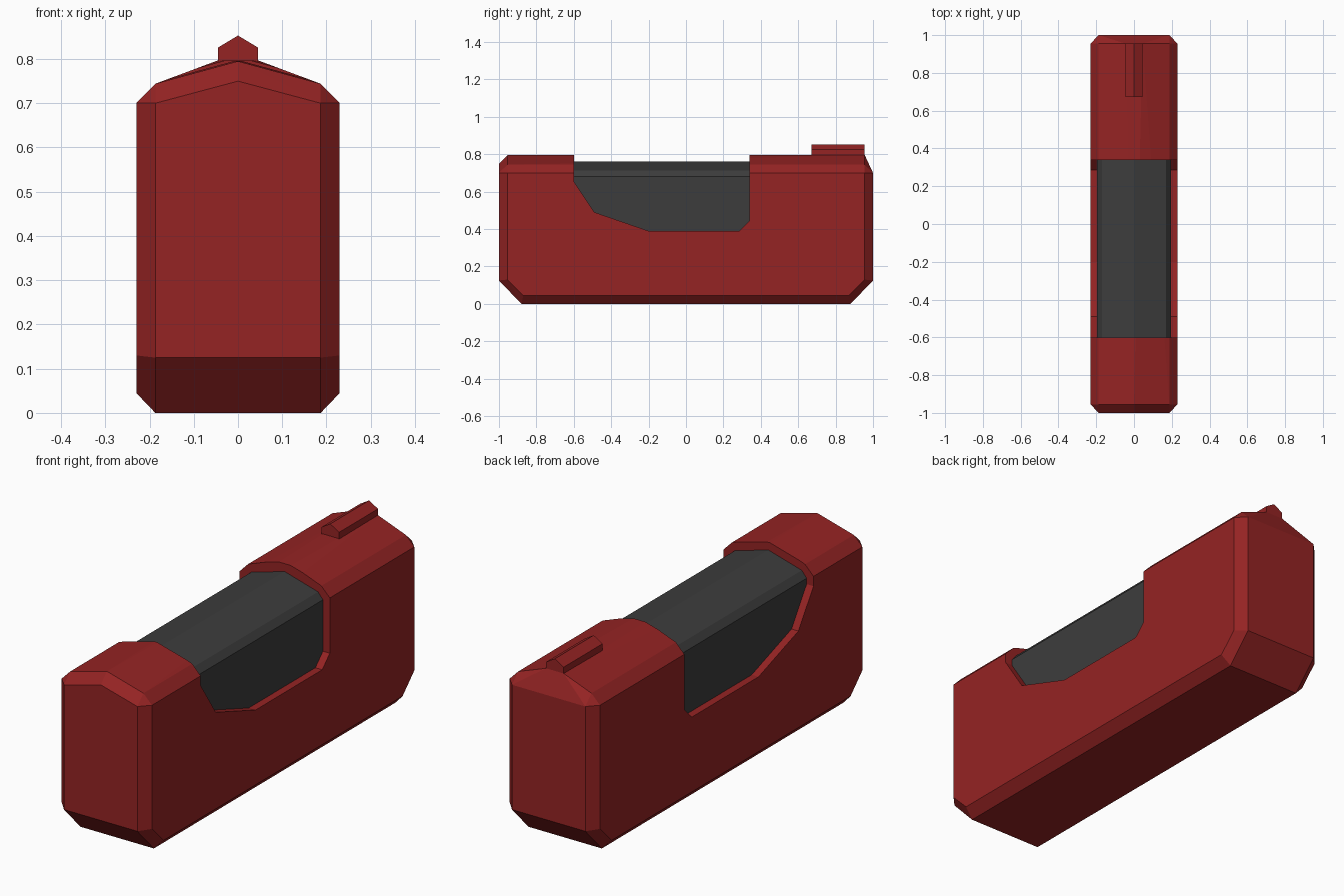
import bpy, bmesh

if "Cube" in bpy.data.objects:
    bpy.data.objects.remove(bpy.data.objects["Cube"])


def material(name, rgb):
    m = bpy.data.materials.new(name)
    m.diffuse_color = (*rgb, 1)
    m.use_nodes = True
    m.node_tree.nodes["Principled BSDF"].inputs["Base Color"].default_value = m.diffuse_color
    return m


RED = material("dark_red", (0.30, 0.017, 0.017))
GREY = material("charcoal", (0.046, 0.046, 0.046))


def finish(bm, name, mat):
    bmesh.ops.recalc_face_normals(bm, faces=bm.faces)
    me = bpy.data.meshes.new(name)
    bm.to_mesh(me)
    bm.free()
    ob = bpy.data.objects.new(name, me)
    bpy.context.collection.objects.link(ob)
    me.materials.append(mat)
    return ob


def hull(name, points, mat):
    bm = bmesh.new()
    for p in points:
        bm.verts.new(p)
    bmesh.ops.convex_hull(bm, input=bm.verts[:])
    bmesh.ops.dissolve_limit(bm, angle_limit=0.005, verts=bm.verts[:], edges=bm.edges[:])
    return finish(bm, name, mat)


def prism(name, profile, place, start, end, mat):
    """Extrude a 2D profile; place(a, b, t) gives the 3D point."""
    bm = bmesh.new()
    lo = [bm.verts.new(place(a, b, start)) for a, b in profile]
    hi = [bm.verts.new(place(a, b, end)) for a, b in profile]
    bm.faces.new(lo)
    bm.faces.new(hi)
    n = len(profile)
    for i in range(n):
        j = (i + 1) % n
        bm.faces.new((lo[i], lo[j], hi[j], hi[i]))
    return finish(bm, name, mat)


def along_y(a, b, t):
    return (a, t, b)


def along_x(a, b, t):
    return (t, a, b)


# Casing: bevelled block with a low ridged roof
points = [(0, -1, 0.75), (0, -0.955, 0.795)]
for sx in (-1, 1):
    points.append((sx * 0.045, 0.955, 0.797))
    for sy in (-1, 1):
        for y, z in ((0.955, 0.70), (0.955, 0.13), (0.87, 0.045)):
            points.append((sx * 0.23, sy * y, z))
        for y, z in ((0.955, 0.744), (1, 0.70), (1, 0.125), (0.88, 0)):
            points.append((sx * 0.187, sy * y, z))
casing = hull("casing", points, RED)

# Grip window cut through the casing
window = [(-0.6, 1), (-0.6, 0.655), (-0.49, 0.49), (-0.2, 0.39),
          (0.285, 0.39), (0.34, 0.445), (0.34, 1)]
cutter = prism("window_cutter", window, along_x, -0.4, 0.4, RED)
cutter.hide_render = True
cut = casing.modifiers.new("window", 'BOOLEAN')
cut.operation = 'DIFFERENCE'
cut.solver = 'EXACT'
cut.object = cutter
bpy.context.view_layer.objects.active = casing
bpy.ops.object.modifier_apply(modifier=cut.name)
bpy.data.objects.remove(cutter)

# Dark core showing in the window, tucked slightly into the casing
half = [(0.195, 0.36), (0.195, 0.682), (0.17, 0.712)]
section = half + [(0, 0.76)] + [(-x, z) for x, z in reversed(half)]
prism("core", section, along_y, -0.62, 0.36, GREY)

# Small pointed rail on the rear roof
rail = [(-0.045, 0.76), (0.045, 0.76), (0.045, 0.826), (0, 0.853), (-0.045, 0.826)]
prism("rear_rail", rail, along_y, 0.672, 0.955, RED)
